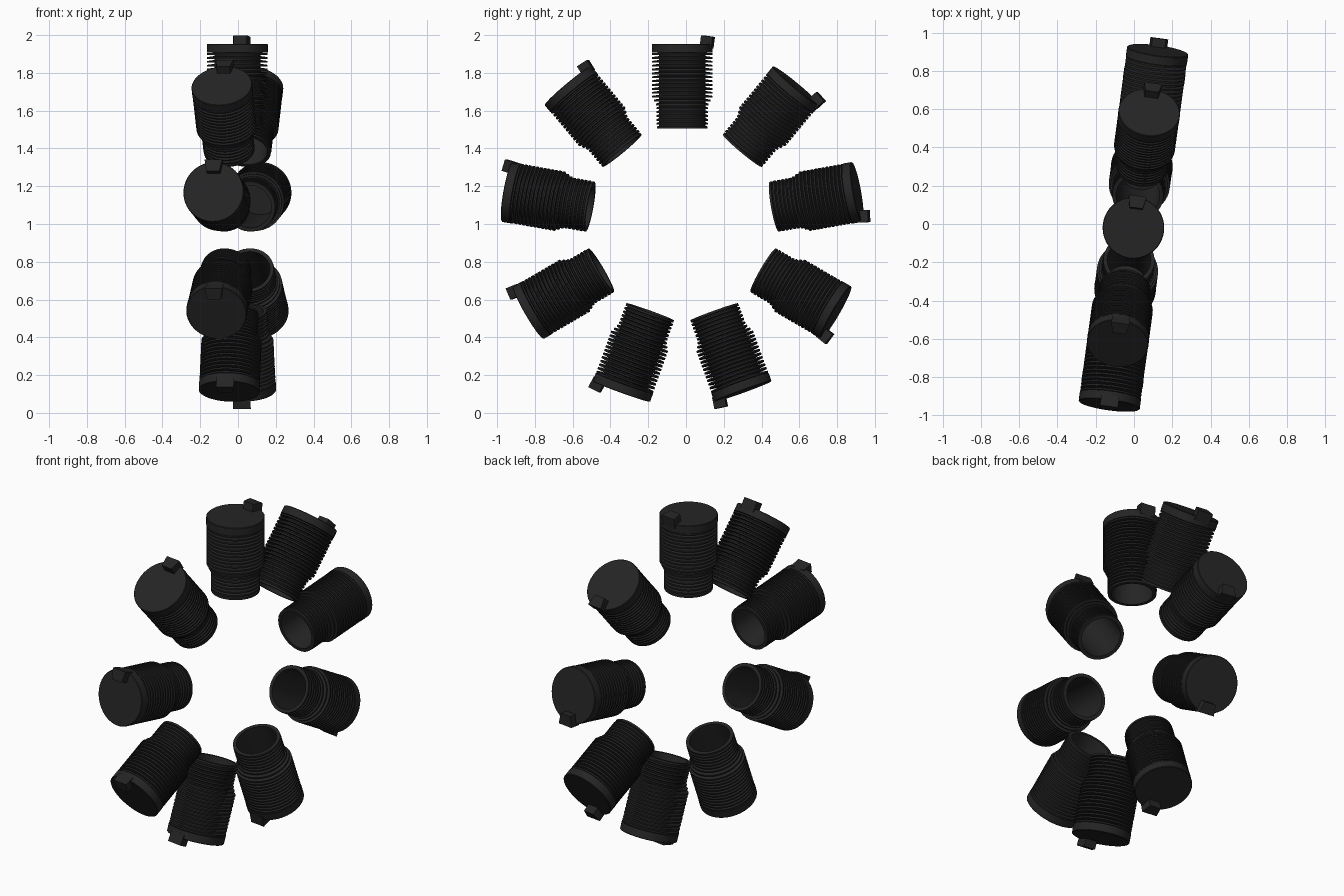
import bpy, bmesh, math
from mathutils import Matrix, Vector

if "Cube" in bpy.data.objects:
    bpy.data.objects.remove(bpy.data.objects["Cube"])

SEG = 48
COUNT = 9
YAW = math.radians(-7.8)
CENTRE = Vector((-0.003, -0.02, 1.005))

mat = bpy.data.materials.new("black_metal")
mat.diffuse_color = (0.018, 0.018, 0.018, 1)
mat.use_nodes = True
mat.node_tree.nodes["Principled BSDF"].inputs["Base Color"].default_value = mat.diffuse_color


def make_mesh(name, bm):
    bmesh.ops.recalc_face_normals(bm, faces=bm.faces)
    me = bpy.data.meshes.new(name)
    bm.to_mesh(me)
    bm.free()
    me.materials.append(mat)
    return me


def lathe(name, profile):
    """Spin a closed (radius, height) loop round Z."""
    bm = bmesh.new()
    rings = [[bm.verts.new((r * math.cos(a), r * math.sin(a), z))
              for a in (2 * math.pi * i / SEG for i in range(SEG))]
             for r, z in profile]
    for k, a in enumerate(rings):
        b = rings[(k + 1) % len(rings)]
        for i in range(SEG):
            j = (i + 1) % SEG
            bm.faces.new((a[i], a[j], b[j], b[i]))
    return make_mesh(name, bm)


# Finned barrel: open sleeve below, shoulder, then wide cooling fins
def fin_radius(z):
    if z < 0.615:
        return 0.136
    if z < 0.665:
        return 0.136 + 0.024 * (z - 0.615) / 0.05
    return 0.16


CORE, BORE, PITCH, THICK = 0.122, 0.114, 0.0205, 0.009
profile = [(BORE, 0.915), (BORE, 0.50), (0.134, 0.50), (0.134, 0.512)]
z = 0.521
while z + THICK < 0.9:
    r = fin_radius(z)
    profile += [(CORE, z - 0.006), (CORE, z), (r, z), (r, z + THICK)]
    z += PITCH
profile += [(CORE, z - 0.008), (CORE, 0.915)]
barrel = lathe("finned_barrel", profile)

# Head cap: solid disc with a softened top edge
bm = bmesh.new()
bmesh.ops.create_cone(bm, cap_ends=True, segments=SEG, radius1=0.161,
                      radius2=0.161, depth=0.047,
                      matrix=Matrix.Translation((0, 0, 0.9255)))
rim = [e for e in bm.edges if all(v.co.z > 0.94 for v in e.verts)]
bmesh.ops.bevel(bm, geom=rim, offset=0.003, segments=1, affect='EDGES')
cap = make_mesh("head_cap", bm)

# Rocker box: tapered block leaning outwards at the cap edge
bm = bmesh.new()
bmesh.ops.create_cube(bm, size=1)
for v in bm.verts:
    half = 0.047 if v.co.y > 0 else 0.035
    v.co = (math.copysign(half, v.co.x), v.co.y * 0.064, v.co.z * 0.062)
bmesh.ops.transform(bm, verts=bm.verts,
                    matrix=Matrix.Translation((0, 0.133, 0.959))
                    @ Matrix.Rotation(math.radians(-8), 4, 'X'))
box = make_mesh("rocker_box", bm)

# Nine cylinders round the ring, the ring turned slightly about Z
place = Matrix.Translation(CENTRE) @ Matrix.Rotation(YAW, 4, 'Z')
for i in range(COUNT):
    m = place @ Matrix.Rotation(-2 * math.pi * i / COUNT, 4, 'X')
    for me in (barrel, cap, box):
        ob = bpy.data.objects.new(f"{me.name}_{i + 1}", me)
        bpy.context.collection.objects.link(ob)
        ob.matrix_world = m

# Smooth the round surfaces, keep fin edges sharp
for me in (barrel, cap):
    me.shade_smooth()
    me.set_sharp_from_angle(angle=math.radians(30))
